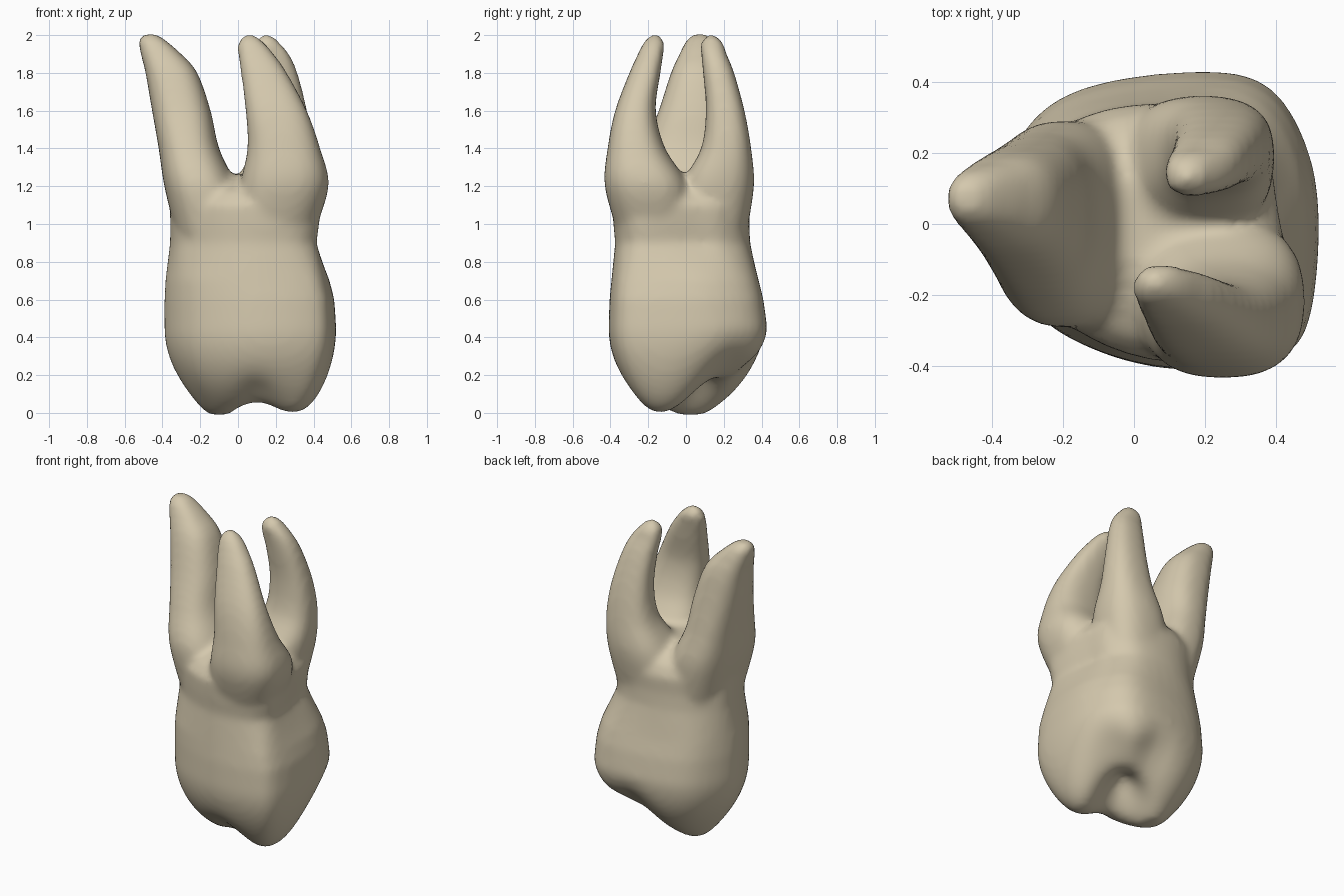
import bpy, bmesh, math

cube = bpy.data.objects.get("Cube")
if cube:
    bpy.data.objects.remove(cube, do_unlink=True)

SIDES = 48

# One ivory material
ivory = bpy.data.materials.new("ivory")
ivory.use_nodes = True
color = (0.66, 0.58, 0.42, 1)
ivory.diffuse_color = color
ivory.node_tree.nodes["Principled BSDF"].inputs["Base Color"].default_value = color


def smooth_path(points, count, closed=True):
    """Resample points of any dimension as a Catmull-Rom curve."""
    n, path = len(points), []
    for i in range(count):
        k, t = divmod(i * n / count if closed else i * (n - 1) / (count - 1), 1)
        picks = [int(k) + j for j in (-1, 0, 1, 2)]
        picks = [p % n if closed else min(max(p, 0), n - 1) for p in picks]
        path.append([0.5 * (2 * q + (r - p) * t + (2 * p - 5 * q + 4 * r - s) * t * t
                            + (3 * q - p - 3 * r + s) * t ** 3)
                     for p, q, r, s in zip(*(points[p] for p in picks))])
    return path


def fit(loop, x0, x1, y0, y1):
    """Stretch an outline into a bounding box."""
    xs, ys = zip(*loop)
    sx, sy = max(xs) - min(xs), max(ys) - min(ys)
    return [(x0 + (x - min(xs)) / sx * (x1 - x0), y0 + (y - min(ys)) / sy * (y1 - y0))
            for x, y in loop]


def loft(bm, rings):
    """Skin closed rings and cap both ends."""
    rows = [[bm.verts.new(p) for p in ring] for ring in rings]
    for low, high in zip(rows, rows[1:]):
        for i in range(SIDES):
            j = (i + 1) % SIDES
            bm.faces.new((low[i], low[j], high[j], high[i]))
    bm.faces.new(rows[0][::-1])
    bm.faces.new(rows[-1])


def bump(x, y, cx, cy, height, width):
    return height * math.exp(-((x - cx) ** 2 + (y - cy) ** 2) / width ** 2)


def chewing_height(x, y):
    """Pit, grooves and cusps of the chewing surface."""
    pit = bump(x, y, 0.14, 0.06, 0.2, 0.14)
    back_groove = bump(x, y, 0.13, 0.36, 0.13, 0.14)
    short_corner = bump(x, y, 0.38, 0.24, 0.14, 0.18)
    front_groove = bump(x, y, 0.1, -0.25, 0.05, 0.1)
    front_cusp = bump(x, y, 0.4, -0.13, 0.12, 0.19)
    side_cusp = bump(x, y, -0.13, 0.04, 0.07, 0.15)
    return pit + back_groove + short_corner + front_groove - front_cusp - side_cusp


bm = bmesh.new()

# Crown
outline = smooth_path([(0.52, -0.06), (0.5, 0.18), (0.4, 0.37), (0.23, 0.43),
                       (-0.08, 0.4), (-0.27, 0.31), (-0.38, 0.12), (-0.38, -0.06),
                       (-0.28, -0.25), (-0.1, -0.36), (0.12, -0.41), (0.36, -0.39),
                       (0.48, -0.31)], SIDES)
widest = fit(outline, -0.39, 0.52, -0.41, 0.43)
WAIST, CX, CY = 0.45, 0.06, 0.01
rings = []
for step in range(1, 25):
    angle = step / 24 * math.pi / 2
    r = math.sin(angle)
    ring = []
    for px, py in widest:
        x, y = CX + (px - CX) * r, CY + (py - CY) * r
        z = WAIST * (1 - math.cos(angle)) + chewing_height(x, y) * math.cos(angle) ** 0.5
        ring.append((x, y, max(z, -0.01)))
    rings.append(ring)
for z, *box in [(0.6, -0.39, 0.51, -0.405, 0.41), (0.7, -0.385, 0.485, -0.395, 0.385)]:
    rings.append([(x, y, z) for x, y in fit(outline, *box)])

# Neck and the saddle between the roots
neck = smooth_path([(0.42, -0.13), (0.39, 0.05), (0.36, 0.2), (0.24, 0.32),
                    (0.0, 0.34), (-0.2, 0.28), (-0.34, 0.14), (-0.36, 0.0),
                    (-0.3, -0.18), (-0.12, -0.32), (0.08, -0.38), (0.3, -0.36),
                    (0.41, -0.27)], SIDES)
for z, *box in [(0.9, -0.36, 0.415, -0.375, 0.34), (1.0, -0.36, 0.43, -0.385, 0.335),
                (1.1, -0.36, 0.44, -0.39, 0.34), (1.17, -0.31, 0.39, -0.34, 0.31),
                (1.22, -0.25, 0.32, -0.24, 0.25), (1.26, -0.15, 0.2, -0.12, 0.14)]:
    rings.append([(x, y, z) for x, y in fit(neck, *box)])
loft(bm, rings)

# Roots: height, then the box of each cross-section
round_section = []
for i in range(SIDES):
    a = i / SIDES * math.tau
    c, s = math.cos(a), math.sin(a)
    round_section.append((math.copysign(abs(c) ** 0.8, c), math.copysign(abs(s) ** 0.8, s)))

side_root = [(0.95, -0.33, 0.06, -0.27, 0.27), (1.2, -0.39, -0.01, -0.29, 0.29),
             (1.4, -0.42, -0.1, -0.22, 0.26), (1.6, -0.455, -0.145, -0.145, 0.23),
             (1.8, -0.49, -0.215, -0.08, 0.2), (1.9, -0.515, -0.3, -0.035, 0.17),
             (1.97, -0.525, -0.38, 0.0, 0.145), (2.005, -0.5, -0.43, 0.04, 0.11)]
front_root = [(0.95, -0.02, 0.4, -0.36, 0.02), (1.2, 0.01, 0.48, -0.43, 0.01),
              (1.4, 0.05, 0.435, -0.415, -0.11), (1.6, 0.04, 0.365, -0.375, -0.16),
              (1.8, 0.015, 0.26, -0.3, -0.135), (1.9, 0.0, 0.19, -0.255, -0.12),
              (1.96, 0.0, 0.14, -0.225, -0.115), (2.0, 0.03, 0.09, -0.19, -0.14)]
back_root = [(0.95, -0.06, 0.34, -0.02, 0.32), (1.2, -0.02, 0.39, -0.02, 0.36),
             (1.4, 0.08, 0.39, 0.08, 0.345), (1.6, 0.11, 0.365, 0.105, 0.31),
             (1.8, 0.1, 0.315, 0.09, 0.255), (1.9, 0.085, 0.27, 0.08, 0.215),
             (1.96, 0.09, 0.22, 0.08, 0.195), (2.0, 0.12, 0.18, 0.11, 0.16)]
for root in (side_root, front_root, back_root):
    loft(bm, [[(x, y, z) for x, y in fit(round_section, *box)]
              for z, *box in smooth_path(root, 40, closed=False)])

bmesh.ops.recalc_face_normals(bm, faces=bm.faces)
mesh = bpy.data.meshes.new("molar")
bm.to_mesh(mesh)
bm.free()
mesh.materials.append(ivory)
molar = bpy.data.objects.new("molar", mesh)
bpy.context.collection.objects.link(molar)

# Fuse crown and roots into one soft surface
remesh = molar.modifiers.new("fuse", "REMESH")
remesh.mode = "VOXEL"
remesh.voxel_size = 0.02
remesh.use_smooth_shade = True
soften = molar.modifiers.new("soften", "SMOOTH")
soften.factor = 0.5
soften.iterations = 10
